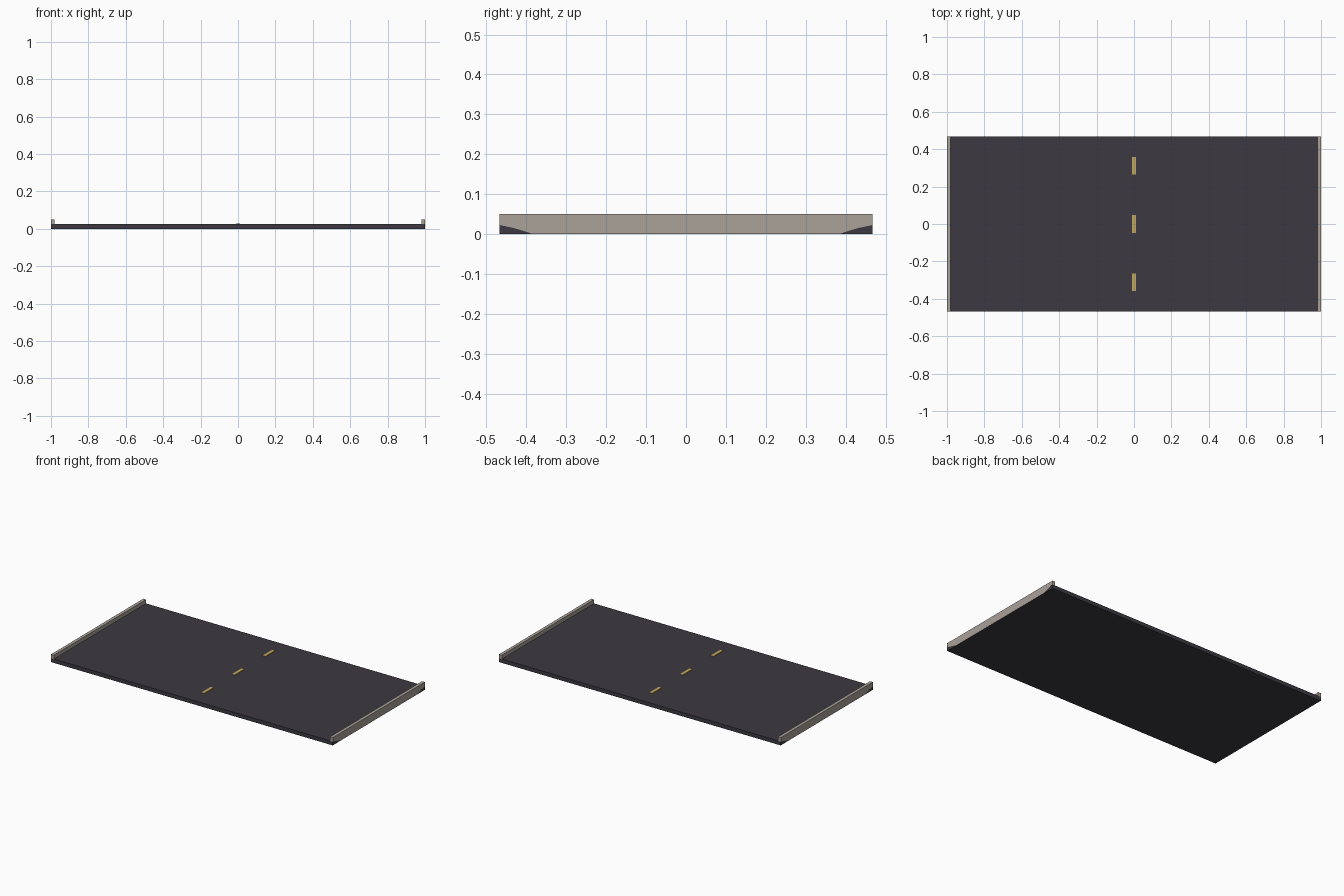
import bpy, bmesh

if "Cube" in bpy.data.objects:
    bpy.data.objects.remove(bpy.data.objects["Cube"])

def mat(name, c):
    m = bpy.data.materials.new(name)
    m.diffuse_color = (*c, 1)
    m.use_nodes = True
    m.node_tree.nodes["Principled BSDF"].inputs["Base Color"].default_value = m.diffuse_color
    return m

asphalt = mat("dark asphalt", (0.045, 0.042, 0.052))
stone = mat("pale kerb stone", (0.40, 0.36, 0.32))
paint = mat("yellow paint", (0.56, 0.39, 0.11))

def box(name, x0, x1, y0, y1, z0, z1, m):
    bpy.ops.mesh.primitive_cube_add(size=1, location=((x0+x1)/2, (y0+y1)/2, (z0+z1)/2))
    o = bpy.context.object
    o.name = name
    o.scale = (x1-x0, y1-y0, z1-z0)
    bpy.ops.object.transform_apply(location=False, rotation=False, scale=True)
    o.data.materials.append(m)

L, TOP = 0.467, 0.025

# Road slab
box("road_slab", -0.9992, 0.9992, -L, L, 0, TOP, asphalt)

# Kerbs: side profile with tapered lower ends, extruded across the width
half = [(0.385, 0.0005), (0.40, 0.006), (0.43, 0.015), (L, 0.023), (L, 0.05)]
profile = half + [(-y, z) for y, z in reversed(half)]

def kerb(name, s):
    bm = bmesh.new()
    f = bm.faces.new([bm.verts.new((s*1.0, y, z)) for y, z in profile])
    r = bmesh.ops.extrude_face_region(bm, geom=[f])
    for v in r["geom"]:
        if isinstance(v, bmesh.types.BMVert):
            v.co.x -= s*0.02
    bmesh.ops.recalc_face_normals(bm, faces=bm.faces)
    me = bpy.data.meshes.new(name)
    bm.to_mesh(me)
    bm.free()
    me.materials.append(stone)
    bpy.context.collection.objects.link(bpy.data.objects.new(name, me))

kerb("right_kerb", 1)
kerb("left_kerb", -1)

# Centre line dashes
for i in (-1, 0, 1):
    y = i*0.311
    box("lane_dash", -0.01, 0.01, y-0.0475, y+0.0475, TOP-0.002, TOP+0.003, paint)
